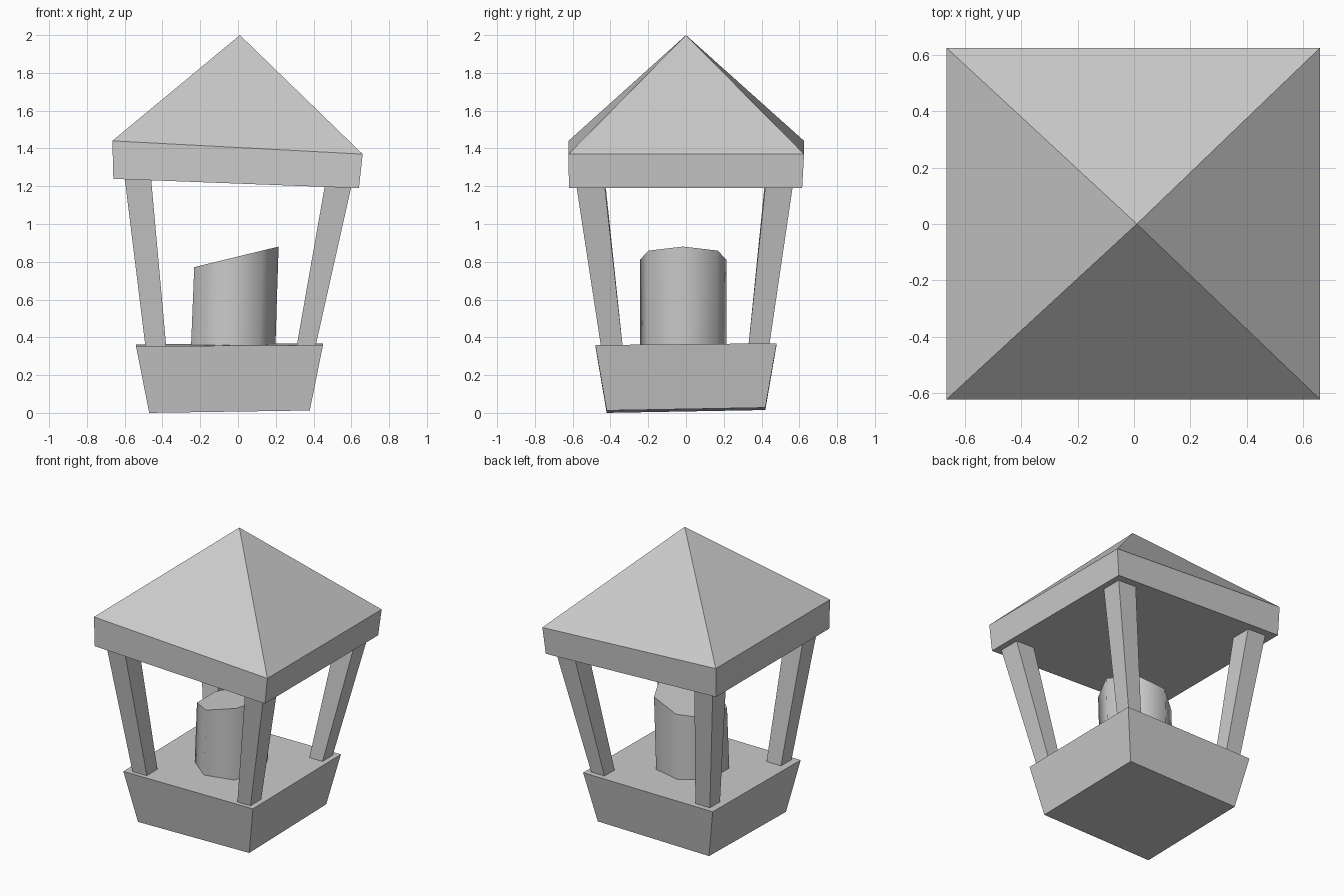
import bpy, bmesh, math

cube = bpy.data.objects.get("Cube")
if cube:
    bpy.data.objects.remove(cube, do_unlink=True)

stone = bpy.data.materials.new("grey stone")
stone.use_nodes = True
GREY = (0.6, 0.6, 0.6, 1)
stone.diffuse_color = GREY
stone.node_tree.nodes["Principled BSDF"].inputs["Base Color"].default_value = GREY


def rect(x0, x1, y0, y1):
    return [(x0, y0), (x1, y0), (x1, y1), (x0, y1)]


def polygon(cx, cy, radius, sides):
    steps = [math.tau * i / sides for i in range(sides)]
    return [(cx + radius * math.cos(a), cy + radius * math.sin(a)) for a in steps]


def tilted(outline, z, sx=0.0, sy=0.0):
    """Lift a flat outline onto a tilted plane."""
    return [(x, y, z + sx * x + sy * y) for x, y in outline]


def solid(name, bottom, top, apex=None):
    """Join two outlines with side faces, closed by a cap or a point."""
    bm = bmesh.new()
    low = [bm.verts.new(p) for p in bottom]
    high = [bm.verts.new(p) for p in top]
    n = len(low)
    bm.faces.new(low[::-1])
    tip = bm.verts.new(apex) if apex else None
    for i in range(n):
        j = (i + 1) % n
        bm.faces.new((low[i], low[j], high[j], high[i]))
        if tip:
            bm.faces.new((high[i], high[j], tip))
    if not tip:
        bm.faces.new(high)
    bmesh.ops.recalc_face_normals(bm, faces=bm.faces[:])
    mesh = bpy.data.meshes.new(name)
    bm.to_mesh(mesh)
    bm.free()
    mesh.materials.append(stone)
    obj = bpy.data.objects.new(name, mesh)
    bpy.context.collection.objects.link(obj)
    return obj


# Flared, slightly crooked base
solid("base",
      tilted(rect(-0.47, 0.38, -0.42, 0.42), 0.0147, 0.015, 0.018),
      tilted(rect(-0.54, 0.45, -0.48, 0.48), 0.361, 0.006, 0.01))

# Pyramid roof with a leaning rim
solid("roof",
      tilted(rect(-0.66, 0.64, -0.62, 0.615), 1.214, -0.038),
      tilted(rect(-0.665, 0.66, -0.622, 0.625), 1.405, -0.053),
      apex=(0.01, 0, 2))

# Four splayed posts, wider at the top: (bottom span, top span)
sides_x = {"right": ((-0.49, -0.38), (-0.60, -0.46)),
           "left": ((0.31, 0.41), (0.46, 0.60))}
sides_y = {"front": ((-0.45, -0.335), (-0.58, -0.43)),
           "back": ((0.33, 0.44), (0.42, 0.565))}
for side, (xb, xt) in sides_x.items():
    for end, (yb, yt) in sides_y.items():
        solid(f"{end}_{side}_post",
              tilted(rect(*xb, *yb), 0.35),
              tilted(rect(*xt, *yt), 1.222, -0.038))

# Seven-sided candle with a slanted top
candle = solid("candle",
               tilted(polygon(-0.037, -0.015, 0.235, 7), 0.35),
               tilted(polygon(-0.02, -0.015, 0.235, 7), 0.828, 0.244))
bpy.ops.object.select_all(action="DESELECT")
candle.select_set(True)
bpy.context.view_layer.objects.active = candle
bpy.ops.object.shade_smooth_by_angle(angle=math.radians(60))
